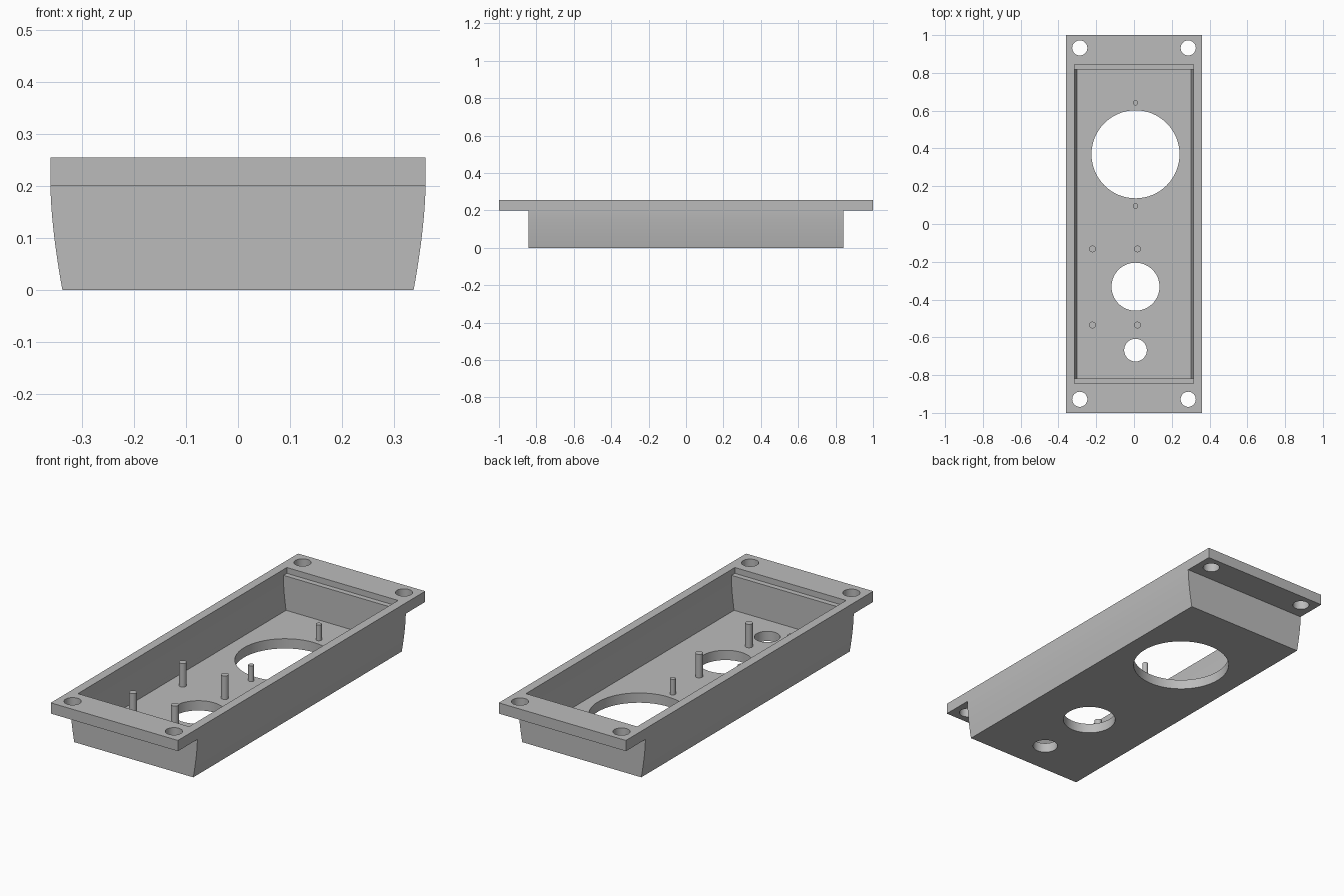
import bpy, bmesh

if "Cube" in bpy.data.objects:
    bpy.data.objects.remove(bpy.data.objects["Cube"], do_unlink=True)

FLANGE_Z, TOP_Z, FLOOR_Z = 0.2, 0.255, 0.05

grey = bpy.data.materials.new("plain grey")
grey.use_nodes = True
colour = (0.5, 0.5, 0.5, 1)
grey.diffuse_color = colour
grey.node_tree.nodes["Principled BSDF"].inputs["Base Color"].default_value = colour


def make_object(name, bm):
    bmesh.ops.recalc_face_normals(bm, faces=bm.faces)
    mesh = bpy.data.meshes.new(name)
    bm.to_mesh(mesh)
    bm.free()
    mesh.materials.append(grey)
    obj = bpy.data.objects.new(name, mesh)
    bpy.context.collection.objects.link(obj)
    return obj


def prism(name, right_side, half_y):
    """Mirror a right-hand (x, z) outline and extrude it along y."""
    outline = right_side + [(-x, z) for x, z in reversed(right_side)]
    bm = bmesh.new()
    face = bm.faces.new([bm.verts.new((x, -half_y, z)) for x, z in outline])
    out = bmesh.ops.extrude_face_region(bm, geom=[face])
    verts = [v for v in out["geom"] if isinstance(v, bmesh.types.BMVert)]
    bmesh.ops.translate(bm, verts=verts, vec=(0, 2 * half_y, 0))
    return make_object(name, bm)


def cylinder(name, x, y, radius, low, high, sides=48):
    bm = bmesh.new()
    bmesh.ops.create_cone(bm, cap_ends=True, segments=sides, radius1=radius,
                          radius2=radius, depth=high - low)
    bmesh.ops.translate(bm, verts=bm.verts, vec=(x, y, (low + high) / 2))
    return make_object(name, bm)


def combine(target, tool, operation):
    mod = target.modifiers.new(tool.name, "BOOLEAN")
    mod.operation, mod.solver, mod.object = operation, "EXACT", tool
    bpy.context.view_layer.objects.active = target
    bpy.ops.object.modifier_apply(modifier=mod.name)
    bpy.data.objects.remove(tool, do_unlink=True)


def smooth(obj):
    bpy.ops.object.select_all(action="DESELECT")
    obj.select_set(True)
    bpy.context.view_layer.objects.active = obj
    bpy.ops.object.shade_smooth_by_angle(angle=0.5)


def side_curve(low, inset, steps=12):
    """Side wall bowing gently inward towards the base."""
    drops = [(FLANGE_Z - low) * (1 - i / steps) for i in range(steps + 1)]
    return [(0.36 - inset - 0.023 * (d / FLANGE_Z) ** 1.6, FLANGE_Z - d) for d in drops]


# Tub and the longer mounting flange on top
body = prism("housing_body", side_curve(0, 0), 0.843)
flange = prism("flange", [(0.36, FLANGE_Z), (0.36, TOP_Z)], 1)
combine(body, flange, "UNION")

# Hollow interior with a shallow ledge at each end
cavity = prism("cavity", side_curve(FLOOR_Z, 0.045) + [(0.315, 0.3)], 0.818)
combine(body, cavity, "DIFFERENCE")
rebate = prism("rebate", [(0.315, 0.225), (0.315, 0.3)], 0.845)
combine(body, rebate, "DIFFERENCE")

# Floor openings and corner screw holes
holes = [(0.008, 0.369, 0.233), (0.008, -0.332, 0.127), (0.008, -0.668, 0.06)]
holes += [(x, y, 0.04) for x in (-0.287, 0.287) for y in (-0.928, 0.932)]
for x, y, radius in holes:
    combine(body, cylinder("hole", x, y, radius, -0.1, 0.4, 64), "DIFFERENCE")
smooth(body)

# Standing pegs: four tall around the middle opening, two short by the large one
pegs = [("tall_peg", x, y, 0.018, 0.17) for x in (-0.22, 0.018) for y in (-0.535, -0.132)]
pegs += [("short_peg", 0.008, y, 0.014, 0.13) for y in (0.095, 0.642)]
for name, x, y, radius, high in pegs:
    smooth(cylinder(name, x, y, radius, FLOOR_Z - 0.01, high, 24))
